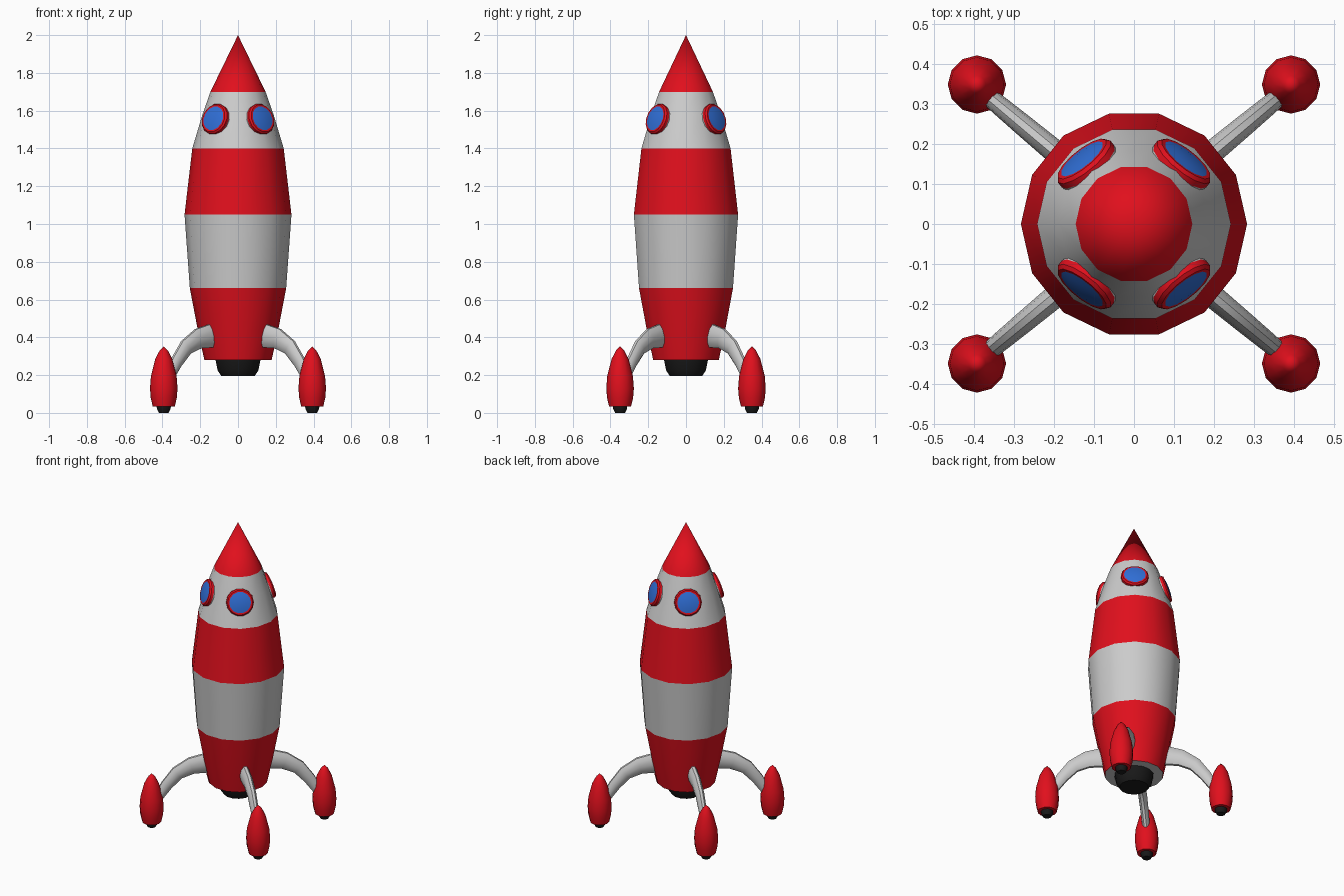
import bpy, bmesh, math
from mathutils import Vector, Matrix

if "Cube" in bpy.data.objects:
    bpy.data.objects.remove(bpy.data.objects["Cube"])


def material(name, rgb):
    m = bpy.data.materials.new(name)
    m.diffuse_color = (*rgb, 1)
    m.use_nodes = True
    m.node_tree.nodes["Principled BSDF"].inputs["Base Color"].default_value = m.diffuse_color
    return m


RED = material("red", (0.75, 0.005, 0.012))
BLUE = material("blue", (0.03, 0.16, 0.68))
BLACK = material("black", (0.01, 0.01, 0.01))


def loft(name, rings, mat=None, matrix=None, closed=False):
    """Skin a list of rings; a one-point ring makes a pointed end."""
    bm = bmesh.new()
    loops = [[bm.verts.new(p) for p in ring] for ring in rings]
    for a, b in zip(loops, loops[1:]):
        n = max(len(a), len(b))
        for i in range(n):
            j = (i + 1) % n
            if len(b) == 1:
                bm.faces.new((a[i], a[j], b[0]))
            elif len(a) == 1:
                bm.faces.new((a[0], b[j], b[i]))
            else:
                bm.faces.new((a[i], a[j], b[j], b[i]))
    if closed:
        for loop in (loops[0][::-1], loops[-1]):
            if len(loop) > 2:
                bm.faces.new(loop)
        bmesh.ops.recalc_face_normals(bm, faces=bm.faces)
    mesh = bpy.data.meshes.new(name)
    bm.to_mesh(mesh)
    bm.free()
    obj = bpy.data.objects.new(name, mesh)
    bpy.context.collection.objects.link(obj)
    if matrix is not None:
        obj.matrix_world = matrix
    if mat:
        mesh.materials.append(mat)
    bpy.ops.object.select_all(action='DESELECT')
    obj.select_set(True)
    bpy.context.view_layer.objects.active = obj
    bpy.ops.object.shade_smooth_by_angle(angle=math.radians(35))
    return obj


def lathe(name, profile, sides, mat=None, matrix=None, closed=False):
    """Revolve (radius, height) points, listed from bottom to top."""
    rings = []
    for r, z in profile:
        if r == 0:
            rings.append([(0, 0, z)])
        else:
            rings.append([(r * math.cos(t), r * math.sin(t), z)
                          for t in (2 * math.pi * i / sides for i in range(sides))])
    return loft(name, rings, mat, matrix, closed)


# Body bands
S = 14
lathe("hull_base_plate", [(0, 0.28), (0.178, 0.28)], S)
lathe("hull_lower_band", [(0.178, 0.28), (0.213, 0.44), (0.255, 0.66)], S, RED)
lathe("hull_middle_band", [(0.255, 0.66), (0.283, 1.05)], S)
lathe("hull_upper_band", [(0.283, 1.05), (0.242, 1.40)], S, RED)
lathe("cabin", [(0.242, 1.40), (0.188, 1.58), (0.146, 1.70)], S)
lathe("nose_cone", [(0.146, 1.70), (0, 2.0)], S, RED)
lathe("main_nozzle", [(0.088, 0.195), (0.108, 0.225), (0.12, 0.285)], S, BLACK, closed=True)

# Strut centre line in x, z with half height and half width
STRUT = [(0.13, 0.41, 0.067, 0.030), (0.21, 0.393, 0.056, 0.029),
         (0.275, 0.347, 0.045, 0.027), (0.325, 0.27, 0.037, 0.025),
         (0.365, 0.19, 0.030, 0.023)]

for sx, sy, tag in ((1, -1, "front_right"), (-1, -1, "front_left"),
                    (1, 1, "back_right"), (-1, 1, "back_left")):
    # Portholes, facing outwards along the sloping cabin wall
    ang = math.radians(51.4)
    tilt = math.radians(17.5)
    axis = Vector((sx * math.cos(ang) * math.cos(tilt),
                   sy * math.sin(ang) * math.cos(tilt), math.sin(tilt)))
    centre = Vector((sx * math.cos(ang) * 0.2, sy * math.sin(ang) * 0.2, 1.557))
    frame = Matrix.Translation(centre) @ axis.to_track_quat('Z', 'Y').to_matrix().to_4x4()
    lathe("window_frame_" + tag, [(0.078, -0.055), (0.084, -0.016)], 14, None, frame, True)
    lathe("window_ring_" + tag, [(0.084, -0.016), (0.084, 0.0), (0.076, 0.009), (0.066, 0.009)],
          14, RED, frame)
    lathe("window_glass_" + tag, [(0.066, 0.009), (0.04, 0.014), (0, 0.016)], 14, BLUE, frame)

    # Landing pods
    place = Matrix.Translation((sx * 0.393, sy * 0.349, 0))
    lathe("pod_" + tag, [(0.058, 0.033), (0.069, 0.08), (0.073, 0.13), (0.068, 0.195),
                         (0.045, 0.285), (0.022, 0.33), (0, 0.352)], 12, RED, place, True)
    lathe("pod_nozzle_" + tag, [(0.026, 0.0), (0.036, 0.02), (0.038, 0.036)],
          12, BLACK, place, True)

    # Curved tapering strut from hull to pod
    out = Vector((sx * 0.78, sy * 0.65, 0)).normalized()
    side = Vector((-out.y, out.x, 0))
    pts = [Vector((sx * x, sy * (0.125 + (x - 0.13) * 0.83), z)) for x, z, h, w in STRUT]
    rings = []
    for i, (x, z, h, w) in enumerate(STRUT):
        tangent = pts[min(i + 1, len(pts) - 1)] - pts[max(i - 1, 0)]
        up = side.cross(tangent).normalized()
        rings.append([pts[i] + side * w * math.cos(t) + up * h * math.sin(t)
                      for t in (math.pi * k / 5 for k in range(10))])
    loft("strut_" + tag, rings, closed=True)
